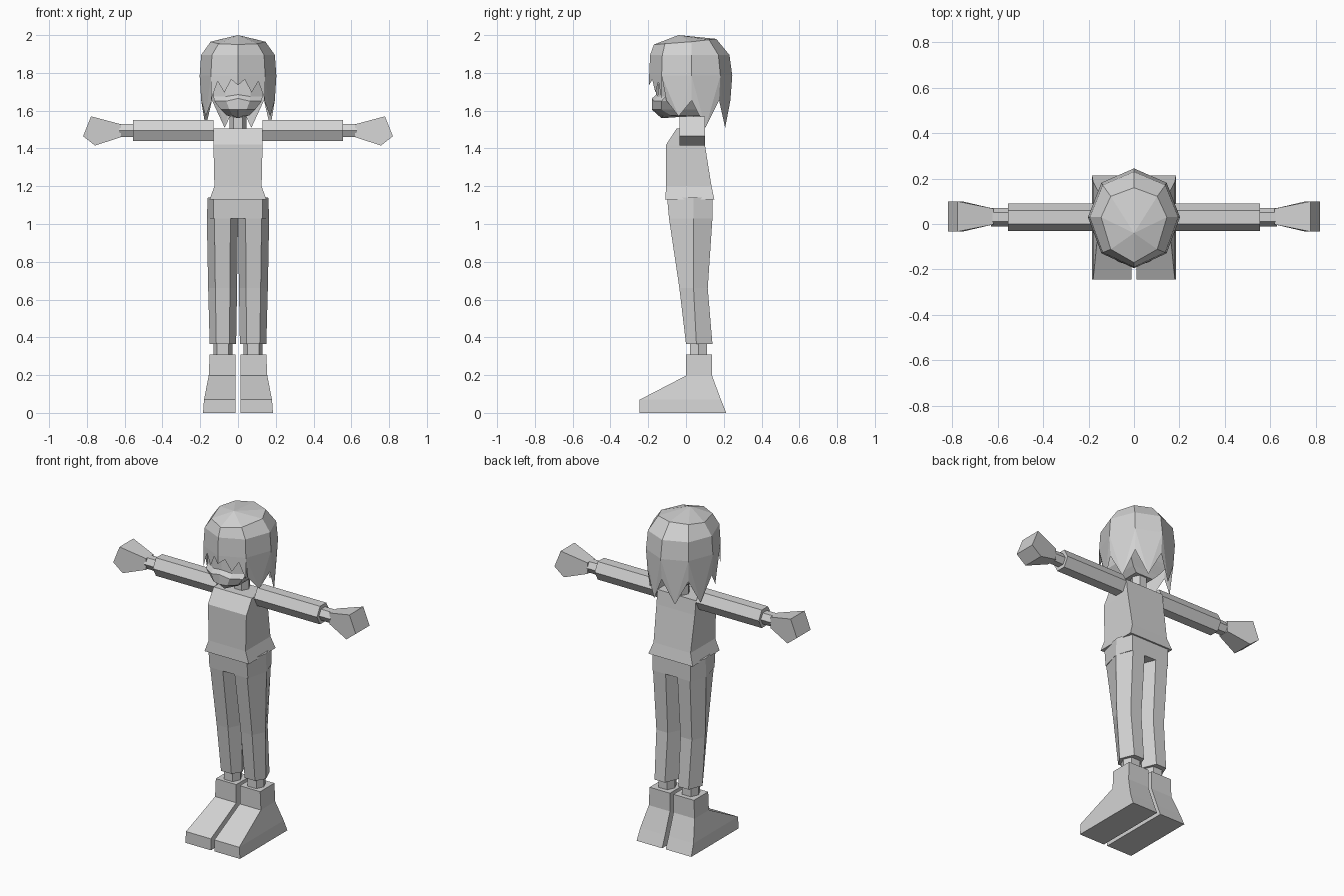
import bpy
import bmesh
from math import cos, sin, radians

cube = bpy.data.objects.get("Cube")
if cube:
    bpy.data.objects.remove(cube, do_unlink=True)

GREY = (0.65, 0.65, 0.65, 1)
grey = bpy.data.materials.new("plain grey")
grey.use_nodes = True
grey.diffuse_color = GREY
grey.node_tree.nodes["Principled BSDF"].inputs["Base Color"].default_value = GREY


def finish(name, bm, fix_normals=True):
    """Turn a bmesh into a flat shaded object."""
    if fix_normals:
        bmesh.ops.recalc_face_normals(bm, faces=bm.faces)
    mesh = bpy.data.meshes.new(name)
    bm.to_mesh(mesh)
    bm.free()
    mesh.materials.append(grey)
    obj = bpy.data.objects.new(name, mesh)
    bpy.context.collection.objects.link(obj)
    return obj


def bridge(bm, low, high):
    """Join two closed rings of verts with quads."""
    count = len(low)
    for i in range(count):
        j = (i + 1) % count
        bm.faces.new((low[i], low[j], high[j], high[i]))


def loft(name, rings, side=1):
    """Skin a stack of rings, capping both ends; side mirrors it across x."""
    bm = bmesh.new()
    loops = [[bm.verts.new((side * x, y, z)) for x, y, z in ring] for ring in rings]
    for low, high in zip(loops, loops[1:]):
        bridge(bm, low, high)
    bm.faces.new(loops[0])
    bm.faces.new(loops[-1])
    return finish(name, bm)


def rect(x0, x1, y0, y1, z):
    return [(x0, y0, z), (x1, y0, z), (x1, y1, z), (x0, y1, z)]


def hexagon(x0, x1, y0, y1, z, bevel, ridge):
    """Flat front and back, with a ridge on each side at y = ridge."""
    return [(x0 + bevel, y0, z), (x1 - bevel, y0, z), (x1, ridge, z),
            (x1 - bevel, y1, z), (x0 + bevel, y1, z), (x0, ridge, z)]


def arm_ring(x, depth, height):
    """Six-sided arm section, flat on top and ridged front and back."""
    y, z = 0.03, 1.495
    return [(x, y - depth, z), (x, y - depth / 2, z + height),
            (x, y + depth / 2, z + height), (x, y + depth, z),
            (x, y + depth / 2, z - height), (x, y - depth / 2, z - height)]


# Shirt with a flared hem
loft("shirt", [rect(-0.15, 0.15, -0.11, 0.15, 1.13),
               rect(-0.125, 0.125, -0.105, 0.135, 1.2),
               rect(-0.13, 0.13, -0.105, 0.1, 1.42),
               rect(-0.13, 0.13, -0.05, 0.09, 1.505)])

# Neck and hips
loft("neck", [hexagon(-0.045, 0.045, 0, 0.08, z, 0.02, 0.04) for z in (1.5, 1.64)])
loft("hips", [hexagon(-0.165, 0.165, -0.09, 0.14, 1.03, 0.035, 0.04),
              hexagon(-0.16, 0.16, -0.1, 0.14, 1.14, 0.03, 0.04)])

# Limbs, one set for each side
for label, side in (("left", 1), ("right", -1)):
    loft(label + "_trouser_leg", [
        hexagon(0.01, 0.15, 0, 0.14, 0.365, 0.035, 0.055),
        hexagon(0.005, 0.158, -0.035, 0.115, 0.66, 0.038, 0.04),
        hexagon(0, 0.165, -0.09, 0.14, 1.03, 0.04, 0.04)], side)
    loft(label + "_ankle", [hexagon(0.03, 0.13, 0.02, 0.11, z, 0.02, 0.065)
                            for z in (0.3, 0.38)], side)
    loft(label + "_boot", [rect(0.012, 0.185, -0.245, 0.213, 0),
                           rect(0.012, 0.18, -0.245, 0.185, 0.07),
                           rect(0.012, 0.155, 0, 0.138, 0.197),
                           rect(0.012, 0.15, 0, 0.138, 0.308)], side)
    loft(label + "_sleeve", [arm_ring(x, 0.06, 0.055) for x in (0.13, 0.555)], side)
    loft(label + "_wrist", [arm_ring(x, 0.04, 0.034) for x in (0.55, 0.63)], side)
    # Fist: a pointed side outline, wider towards the knuckles
    outline = [(0.62, 1.46), (0.757, 1.415), (0.82, 1.465), (0.778, 1.57), (0.62, 1.528)]
    loft(label + "_hand", [[(x, 0.033 + d * (0.035 if x < 0.7 else 0.067), z)
                            for x, z in outline] for d in (-1, 1)], side)


# Head inside the hair, with a jutting jaw
def face_ring(width, front, back, z, lift=0.0):
    return [(-width, front + 0.05, z), (-width / 2, front + 0.01, z),
            (0, front, z + lift), (width / 2, front + 0.01, z),
            (width, front + 0.05, z), (width, back, z), (-width, back, z)]


loft("head", [face_ring(0.06, -0.13, 0.09, 1.575, -0.015),
              face_ring(0.09, -0.18, 0.1, 1.605),
              face_ring(0.125, -0.18, 0.12, 1.65, 0.015),
              face_ring(0.13, -0.158, 0.13, 1.675, 0.01),
              face_ring(0.14, -0.155, 0.14, 1.86)])

# Hair: eight-sided cap with pointed locks hanging from its widest ring
MID = 0.03


def around(angle, rx, front, back, z):
    a = radians(angle)
    depth = back - MID if sin(a) > 0 else MID - front
    return (rx * cos(a), MID + depth * sin(a), z)


bm = bmesh.new()
angles = range(0, 360, 45)
crown = [bm.verts.new(around(a, 0.145, -0.17, 0.16, 1.965 + 0.015 * sin(radians(a))))
         for a in angles]
upper = [bm.verts.new(around(a, 0.195, -0.19, 0.23, 1.895)) for a in angles]
widest = [bm.verts.new(around(a, 0.203, -0.195, 0.245, 1.785)) for a in angles]
bridge(bm, widest, upper)
bridge(bm, upper, crown)
apex = bm.verts.new((0, -0.04, 2.0))
for i in range(8):
    bm.faces.new((crown[i], crown[(i + 1) % 8], apex))

# Back and side locks: one long point under each side of the cap
hang = {a: bm.verts.new(around(a, 0.195, -0.16, 0.235, 1.655))
        for a in (-45, 0, 45, 90, 135, 180, 225)}
for a in range(-45, 225, 45):
    i = a // 45 % 8
    rear = 0 <= a < 180
    tip = bm.verts.new(around(a + 22.5, 0.185, -0.15, 0.222, 1.51 if rear else 1.57))
    bm.faces.new((widest[i], hang[a], tip))
    bm.faces.new((widest[i], tip, widest[(i + 1) % 8]))
    bm.faces.new((widest[(i + 1) % 8], tip, hang[a + 45]))

# Fringe: short uneven points across the forehead
drops = (0.13, 0.03, 0.09, 0.02, 0.05)
for start, order in ((225, drops), (270, drops[::-1])):
    i = start // 45
    first, last = widest[i], widest[(i + 1) % 8]
    edge = []
    for k, drop in enumerate(order):
        p = first.co.lerp(last.co, k / 4)
        edge.append(bm.verts.new((p.x, p.y, p.z - drop)))
    bm.faces.new([first] + edge + [last])
finish("hair", bm)
